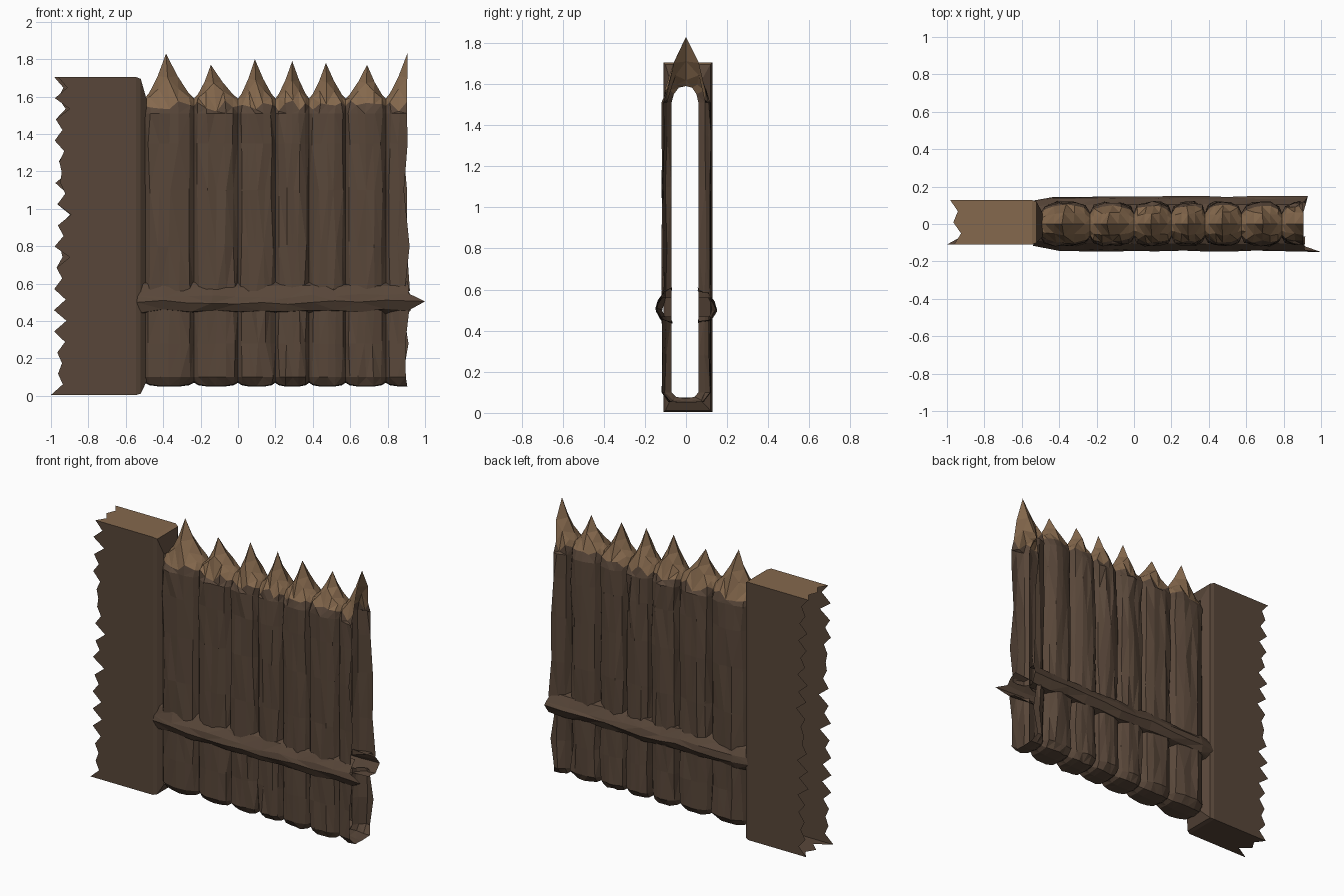
import bpy, bmesh, math, random

if "Cube" in bpy.data.objects:
    bpy.data.objects.remove(bpy.data.objects["Cube"])

random.seed(7)
rnd = random.uniform


def material(name, rgb):
    m = bpy.data.materials.new(name)
    m.diffuse_color = (*rgb, 1)
    m.use_nodes = True
    m.node_tree.nodes["Principled BSDF"].inputs["Base Color"].default_value = m.diffuse_color
    return m


BARK = material("dark bark", (0.098, 0.062, 0.041))
CUT = material("cut wood", (0.235, 0.140, 0.074))


def loft(name, rows, closed=False, light=lambda i, j: False):
    """Skin rows of points into faceted triangles; light(i, j) picks cut wood."""
    bm = bmesh.new()
    grid = [[bm.verts.new(p) for p in row] for row in rows]
    n = len(rows[0])
    for i in range(len(grid) - 1):
        a, b = grid[i], grid[i + 1]
        for j in range(n if closed else n - 1):
            k = (j + 1) % n
            f = bm.faces.new((a[j], b[j], b[k], a[k]))
            f.material_index = int(light(i, j))
    bmesh.ops.triangulate(bm, faces=bm.faces[:])
    bmesh.ops.dissolve_degenerate(bm, dist=1e-5, edges=bm.edges[:])
    mesh = bpy.data.meshes.new(name)
    bm.to_mesh(mesh)
    bm.free()
    mesh.materials.append(BARK)
    mesh.materials.append(CUT)
    ob = bpy.data.objects.new(name, mesh)
    bpy.context.collection.objects.link(ob)
    return ob


# Square post: hollow box, torn open on the left, stepping in to the logs on the right
NZ, NY = 30, 4


def post_ring(y0, y1, z0, z1):
    r = [(y0, z0 + (z1 - z0) * k / NZ) for k in range(NZ)]
    r += [(y0 + (y1 - y0) * k / NY, z1) for k in range(NY)]
    r += [(y1, z1 - (z1 - z0) * k / NZ) for k in range(NZ)]
    r += [(y1 - (y1 - y0) * k / NY, z0) for k in range(NY)]
    return r


outer = post_ring(-0.11, 0.128, 0.005, 1.705)
torn = [(rnd(-0.985, -0.95) if j % 2 == 0 else rnd(-0.945, -0.89), y, z)
        for j, (y, z) in enumerate(outer)]
torn[0] = (-1.0, -0.11, 0.005)
post_rows = [torn, [(-0.545, y, z) for y, z in outer],
             [(-0.52, y, z) for y, z in post_ring(-0.10, 0.118, 0.012, 1.695)],
             [(-0.49, y, z) for y, z in post_ring(-0.07, 0.06, 0.075, 1.59)]]
loft("post", post_rows, closed=True,
     light=lambda i, j: i < 2 and NZ <= j < NZ + NY)

# Sharpened logs: each one is an open strip under the rail and one above it
SEAMS = [-0.5, -0.235, 0.0, 0.2, 0.38, 0.575, 0.79, 1.02]
PEAKS = [(-0.385, 1.83), (-0.145, 1.77), (0.09, 1.80), (0.29, 1.79),
         (0.47, 1.78), (0.69, 1.77), (0.905, 1.83)]
# position across log, roundness, share of peak height
COLUMNS = [(0, 0, 0), (0.1, 0.65, 0.12), (0.3, 1, 0.5), (0.5, 1, 1),
           (0.7, 1, 0.5), (0.9, 0.65, 0.12), (1, 0, 0)]


def log_columns(x0, x1, peak_x, peak_z, cols, last):
    upper, lower = [], []
    for n, (t, r, h) in enumerate(cols):
        seam = r == 0
        jit = 0 if seam else 0.008
        x = x0 + (x1 - x0) * t
        shift = (peak_x - (x0 + x1) / 2) * h
        top = 1.59 + (peak_z - 1.59) * h
        mid = 1.575 + (top - 1.575) * 0.5
        edge = 1.55 if seam else rnd(1.52, 1.58)
        mid = max(mid, edge + 0.01)
        halves_up, halves_low = [], []
        for side, base, crest in ((-1, 0.07, 0.112), (1, 0.06, 0.115)):
            d = base + (crest - base) * r
            yj = lambda k=1.0: side * (d * k + rnd(-jit, jit))
            tear = lambda: x + (rnd(-0.025, 0.02) if last and n == len(cols) - 1
                                else rnd(-jit, jit))
            halves_up.append([(tear(), yj(), 0.56), (tear(), yj(), 0.80),
                              (tear(), yj(), 1.10), (tear(), yj(), 1.35),
                              (tear(), yj(), 1.51), (tear(), yj(0.85), edge),
                              (x + shift / 2, yj(0.5), mid)])
            halves_low.append([(tear(), yj(), 0.47), (tear(), yj(), 0.28),
                               (tear(), yj(), 0.10),
                               (x, yj(0.7), 0.078 - 0.025 * r)])
        upper.append(halves_up[0] + [(x + shift, 0, top)] + halves_up[1][::-1])
        lower.append(halves_low[0] + [(x, 0, 0.07 - 0.02 * r)] + halves_low[1][::-1])
    return upper, lower


for i, (px, pz) in enumerate(PEAKS):
    last = i == len(PEAKS) - 1
    cols = COLUMNS[:4] if last else COLUMNS      # the last log is torn in half
    up, low = log_columns(SEAMS[i], SEAMS[i + 1], px, pz, cols, last)
    loft(f"log_{i + 1}_upper", up, light=lambda a, j: 5 <= j <= 8)
    loft(f"log_{i + 1}_lower", low)

# Cross rails, front and back: hollow ridged strips with torn right ends
for name, side, inner, ridge, start in (("rail_front", -1, 0.07, 0.145, -0.53),
                                        ("rail_back", 1, 0.06, 0.147, -0.58)):
    rows = []
    N = 11
    for k in range(N + 1):
        x = start + (0.915 - start) * k / N
        fade = 0.8 if k == 0 else 1
        prof = [(inner, 0.445), (0.118 * fade, 0.455), (ridge * fade, 0.50),
                (0.137 * fade, 0.535), (0.105 * fade, 0.585), (inner, 0.60)]
        rows.append([(x + rnd(-0.015, 0.015), side * (y + rnd(-0.004, 0.004)),
                      z + rnd(-0.012, 0.012)) for y, z in prof])
    if side < 0:
        rows[-1][2] = (1.0, -0.15, 0.505)        # long splinter
    else:
        rows[-1][2] = (0.93, 0.15, 0.51)
    loft(name, rows)
